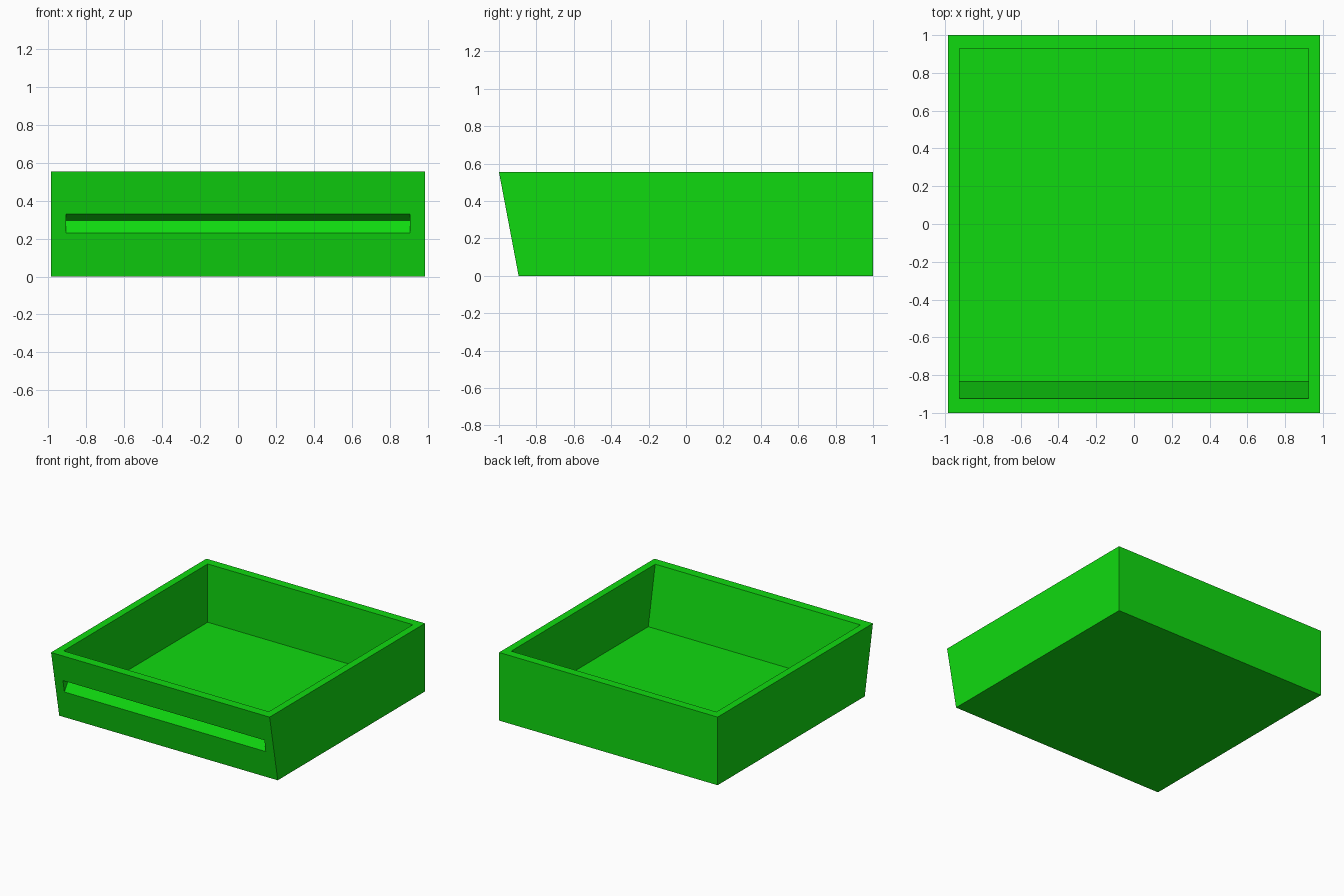
import bpy
import bmesh

if "Cube" in bpy.data.objects:
    bpy.data.objects.remove(bpy.data.objects["Cube"], do_unlink=True)

HEIGHT, FLOOR = 0.555, 0.08
HALF_WIDTH = 0.985
SLOPE = 0.105 / HEIGHT  # the front leans outward towards the rim

green = bpy.data.materials.new("bright green")
green.use_nodes = True
green.diffuse_color = (0.005, 0.7, 0.005, 1)
green.node_tree.nodes["Principled BSDF"].inputs["Base Color"].default_value = green.diffuse_color


def front_y(z, inset=0.0):
    """Depth of the leaning front at height z."""
    return -1 + inset + SLOPE * (HEIGHT - z)


def prism(name, profile, half_width):
    """Extrude a (y, z) side profile across x."""
    bm = bmesh.new()
    face = bm.faces.new([bm.verts.new((-half_width, y, z)) for y, z in profile])
    side = bmesh.ops.extrude_face_region(bm, geom=[face])["geom"]
    verts = [v for v in side if isinstance(v, bmesh.types.BMVert)]
    bmesh.ops.translate(bm, verts=verts, vec=(2 * half_width, 0, 0))
    bmesh.ops.recalc_face_normals(bm, faces=bm.faces[:])
    mesh = bpy.data.meshes.new(name)
    bm.to_mesh(mesh)
    bm.free()
    mesh.materials.append(green)
    obj = bpy.data.objects.new(name, mesh)
    bpy.context.collection.objects.link(obj)
    return obj


def cut(target, cutter):
    mod = target.modifiers.new(cutter.name, "BOOLEAN")
    mod.operation = "DIFFERENCE"
    mod.solver = "EXACT"
    mod.object = cutter
    cutter.hide_render = True
    cutter.display_type = "WIRE"
    cutter.hide_set(True)


# Solid tray body
tray = prism("tray", [(front_y(0), 0), (1, 0), (1, HEIGHT), (-1, HEIGHT)], HALF_WIDTH)

# Open interior, with its front wall parallel to the outside
top = HEIGHT + 0.1
cavity = prism("cavity_cutter", [(front_y(FLOOR, 0.075), FLOOR), (0.93, FLOOR),
                                 (0.93, top), (front_y(top, 0.075), top)], 0.925)
cut(tray, cavity)

# V-shaped finger groove across the front, its mouth extended outside the wall
low, mid, high, depth = 0.23, 0.295, 0.33, -0.895
groove = prism("finger_groove_cutter", [(front_y(low), low), (depth, mid), (front_y(high), high),
                                        (-1.1, high), (-1.1, low)], 0.908)
cut(tray, groove)
